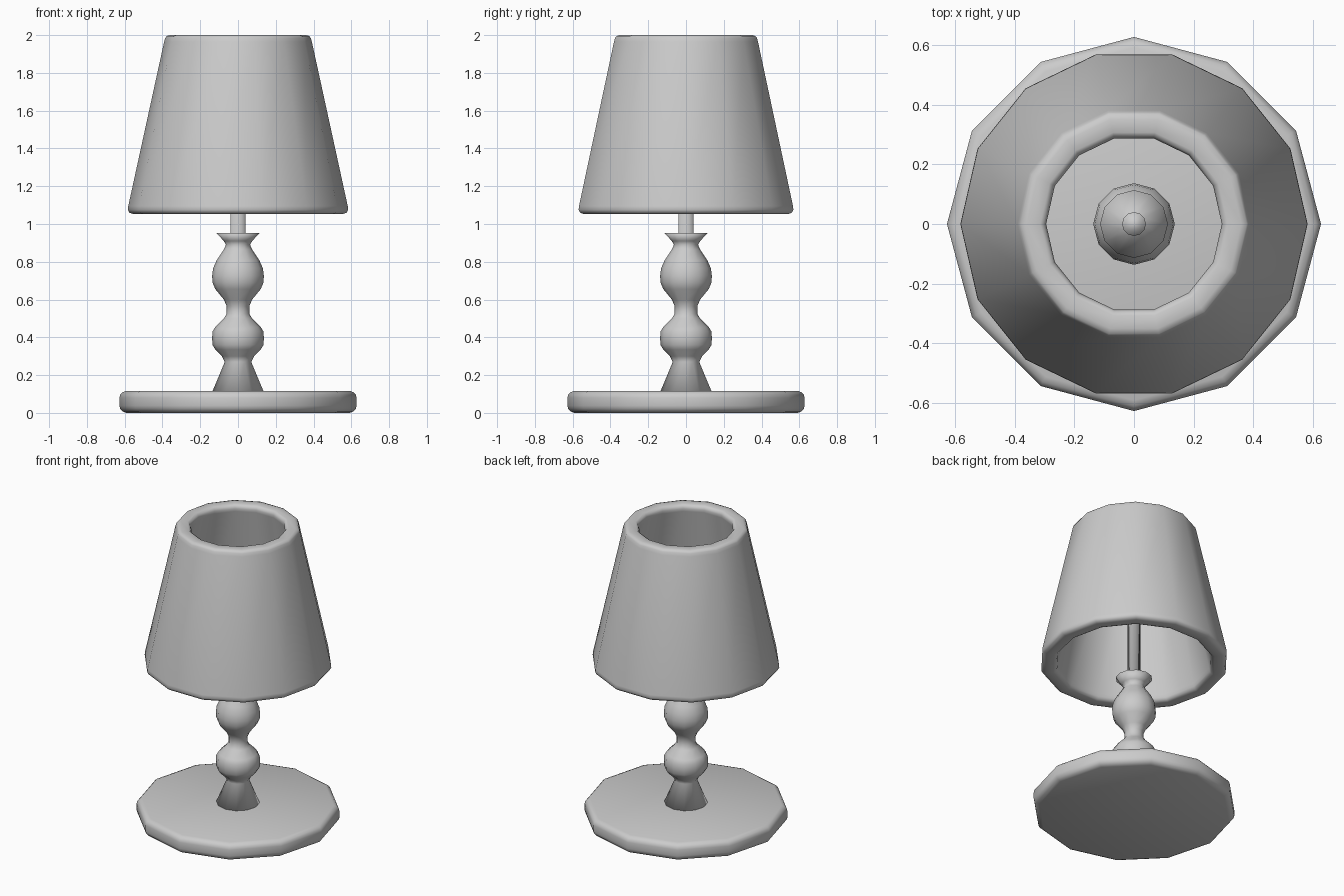
import bpy, bmesh, math


def lathe(name, profile, sides, loop=False, angle=math.radians(60)):
    """Spin (radius, z) points around z; cap both ends unless the profile is a closed loop."""
    bm = bmesh.new()
    rings = []
    for r, z in profile:
        rings.append([bm.verts.new((r * math.cos(math.tau * i / sides),
                                    r * math.sin(math.tau * i / sides), z))
                      for i in range(sides)])
    pairs = list(zip(rings, rings[1:]))
    if loop:
        pairs.append((rings[-1], rings[0]))
    else:
        bm.faces.new(rings[0][::-1])
        bm.faces.new(rings[-1])
    for a, b in pairs:
        for i in range(sides):
            j = (i + 1) % sides
            bm.faces.new((a[i], a[j], b[j], b[i]))
    bmesh.ops.recalc_face_normals(bm, faces=bm.faces)
    mesh = bpy.data.meshes.new(name)
    bm.to_mesh(mesh)
    bm.free()
    mesh.shade_smooth()
    mesh.set_sharp_from_angle(angle=angle)
    obj = bpy.data.objects.new(name, mesh)
    bpy.context.collection.objects.link(obj)
    return obj


# Twelve-sided foot plate with rounded rims
lathe("base", [(0.592, 0.0), (0.612, 0.008), (0.624, 0.022), (0.628, 0.038),
               (0.628, 0.08), (0.624, 0.096), (0.612, 0.109), (0.592, 0.117)], 12)

# Turned column with two bulges, a flared collar and the thin rod
lathe("stem", [(0.137, 0.11), (0.07, 0.27), (0.085, 0.30), (0.12, 0.335),
               (0.135, 0.36), (0.137, 0.395), (0.135, 0.43), (0.12, 0.455),
               (0.075, 0.50), (0.06, 0.525), (0.06, 0.565), (0.075, 0.60),
               (0.12, 0.655), (0.135, 0.69), (0.137, 0.725), (0.132, 0.765),
               (0.112, 0.81), (0.075, 0.865), (0.064, 0.89), (0.075, 0.91),
               (0.114, 0.952), (0.04, 0.952), (0.04, 1.5)], 12, angle=math.pi)

# Fourteen-sided thick-walled shade, open at both ends
lathe("shade", [(0.555, 1.053), (0.575, 1.06), (0.583, 1.075), (0.581, 1.095),
                (0.391, 1.965), (0.385, 1.985), (0.378, 1.995), (0.36, 2.0),
                (0.315, 2.0), (0.302, 1.992), (0.295, 1.975), (0.299, 1.955),
                (0.478, 1.095), (0.482, 1.075), (0.49, 1.06), (0.507, 1.053)],
      14, loop=True)
